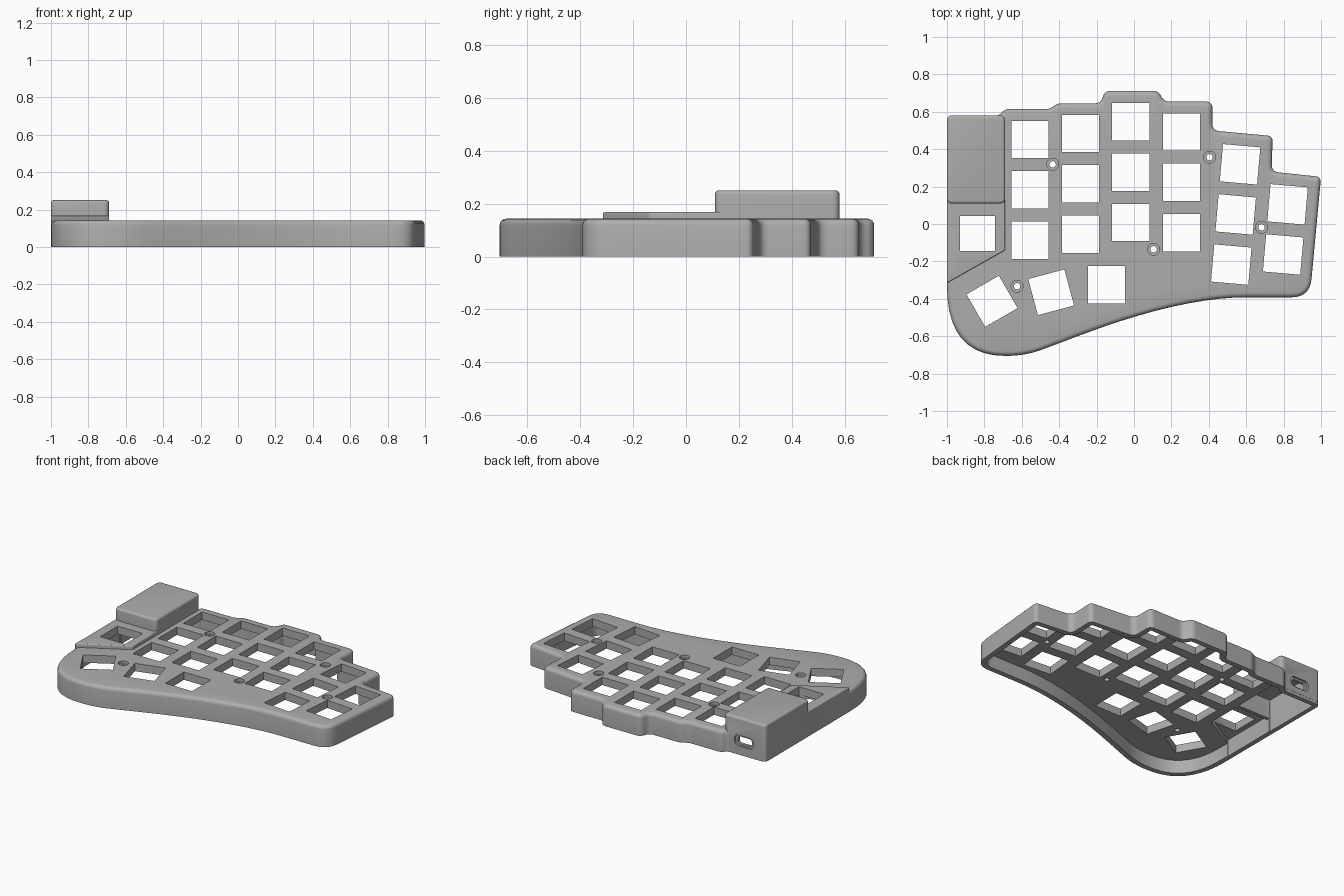
import bpy, bmesh, math
from mathutils import Vector, Matrix

cube = bpy.data.objects.get("Cube")
if cube:
    bpy.data.objects.remove(cube, do_unlink=True)

grey = bpy.data.materials.new("warm_grey_plastic")
grey.use_nodes = True
grey.diffuse_color = (0.42, 0.42, 0.42, 1)
grey.node_tree.nodes["Principled BSDF"].inputs["Base Color"].default_value = grey.diffuse_color

BODY_TOP = 0.143
CEILING = 0.09
WALL = 0.035


def outline(corners, inset=0.0, n=10):
    """Counter-clockwise polygon, moved inward and rounded at every corner."""
    pts = [Vector(c[:2]) for c in corners]
    loop = []
    for i, corner in enumerate(corners):
        p = pts[i]
        a = (p - pts[i - 1]).normalized()
        b = (pts[(i + 1) % len(pts)] - p).normalized()
        half = math.atan2(a.cross(b), a.dot(b)) / 2
        shift = inset * math.tan(half)
        p = p + Vector((-a.y, a.x)) * inset - a * shift
        t1 = max(corner[2] - shift, 0.004)
        t2 = max(corner[-1] - shift, 0.004)
        start, end = p - a * t1, p + b * t2
        for k in range(n + 1):
            t = k / n
            loop.append(start * (1 - t) ** 2 + p * 2 * t * (1 - t) + end * t * t)
    return loop


def loft(name, corners, steps):
    """Closed solid through (inset, height) layers of one outline."""
    bm = bmesh.new()
    rings = [[bm.verts.new((p.x, p.y, z)) for p in outline(corners, d)] for d, z in steps]
    for low, high in zip(rings, rings[1:]):
        for i in range(len(low)):
            bm.faces.new((low[i - 1], low[i], high[i], high[i - 1]))
    bm.faces.new(rings[0][::-1])
    bm.faces.new(rings[-1])
    return finish(name, bm)


def finish(name, bm):
    mesh = bpy.data.meshes.new(name)
    bm.to_mesh(mesh)
    bm.free()
    mesh.materials.append(grey)
    obj = bpy.data.objects.new(name, mesh)
    bpy.context.collection.objects.link(obj)
    return obj


def rounded_top(z0, z1, r, inset=0.0):
    arc = [k * math.pi / 8 for k in range(5)]
    return [(inset, z0)] + [(inset + r - r * math.cos(a), z1 - r + r * math.sin(a)) for a in arc]


def combine(target, other, operation):
    mod = target.modifiers.new(operation.lower(), "BOOLEAN")
    mod.operation, mod.solver, mod.object = operation, "EXACT", other
    bpy.context.view_layer.objects.active = target
    bpy.ops.object.modifier_apply(modifier=mod.name)
    bpy.data.objects.remove(other, do_unlink=True)


def rect(x0, y0, x1, y1, r):
    return [(x0, y0, r), (x1, y0, r), (x1, y1, r), (x0, y1, r)]


def box_cutter(x, y, size, degrees):
    bm = bmesh.new()
    bmesh.ops.create_cube(bm, size=1)
    bm.transform(Matrix.Translation((x, y, 0.12)) @ Matrix.Rotation(math.radians(degrees), 4, "Z")
                 @ Matrix.Diagonal((size, size, 0.3, 1)))
    return finish("switch_cutter", bm)


def round_cutter(x, y, z, radius):
    bm = bmesh.new()
    bmesh.ops.create_cone(bm, cap_ends=True, segments=24, radius1=radius, radius2=radius, depth=0.2)
    bm.transform(Matrix.Translation((x, y, z)))
    return finish("screw_cutter", bm)


# Stepped case outline: x, y, rounding before and after the corner
case_corners = [
    (-1, -0.705, 0.375, 0.31), (-0.58, -0.705, 0.1), (0.25, -0.392, 0.575, 0.35),
    (0.94, -0.392, 0.1), (1.0, 0.252, 0.03), (0.735, 0.28, 0.04), (0.742, 0.47, 0.03),
    (0.418, 0.5, 0.04), (0.42, 0.655, 0.04), (0.16, 0.655, 0.03), (0.13, 0.712, 0.03),
    (-0.155, 0.712, 0.03), (-0.18, 0.645, 0.03), (-0.41, 0.645, 0.025),
    (-0.45, 0.615, 0.02), (-0.69, 0.615, 0.025), (-0.72, 0.58, 0.02), (-1, 0.58, 0.03),
]
housing_corners = rect(-1, 0.11, -0.69, 0.58, 0.03)
step_corners = [(-1, -0.315, 0.005), (-0.69, -0.14, 0.005), (-0.69, 0.15, 0.005), (-1, 0.15, 0.005)]

# Outer solids: case, controller housing, raised step
case = loft("keyboard_case", case_corners, rounded_top(0, BODY_TOP, 0.025))
housing = loft("housing", housing_corners, rounded_top(0.02, 0.25, 0.015, -0.001))
step = loft("step", step_corners, rounded_top(0.02, 0.168, 0.006, -0.0005))
combine(case, step, "UNION")
combine(case, housing, "UNION")

# Hollow underside
for corners, wall, top in ((case_corners, WALL, CEILING), (step_corners, 0.032, 0.115),
                           (housing_corners, 0.03, 0.22)):
    combine(case, loft("cavity", corners, [(wall, -0.05), (wall, top)]), "DIFFERENCE")

# Switch openings: main columns, tilted outer columns, thumb fan
keys = [(-0.838, -0.05, 0.187, 0), (-0.147, -0.325, 0.2, 0),
        (-0.443, -0.365, 0.2, 15), (-0.759, -0.413, 0.2, 30)]
for x, y, count, tilt in ((-0.556, 0.452, 3, 0), (-0.286, 0.484, 3, 0), (-0.018, 0.546, 3, 0),
                          (0.254, 0.492, 3, 0), (0.567, 0.319, 3, -5), (0.821, 0.105, 2, -5)):
    a = math.radians(tilt)
    keys += [(x + 0.269 * i * math.sin(a), y - 0.269 * i * math.cos(a), 0.2, tilt) for i in range(count)]
for key in keys:
    combine(case, box_cutter(*key), "DIFFERENCE")

# Counterbored screw holes
for x, y in ((-0.435, 0.319), (0.404, 0.357), (0.105, -0.135), (0.682, -0.018), (-0.625, -0.333)):
    combine(case, round_cutter(x, y, BODY_TOP + 0.08, 0.032), "DIFFERENCE")
    combine(case, round_cutter(x, y, BODY_TOP, 0.017), "DIFFERENCE")

# Cable port in the back of the housing: shallow recess and through slot
for w, h, depth in ((0.07, 0.036, 0.012), (0.052, 0.024, 0.05)):
    port = loft("port_cutter", rect(-w, -h, w, h, h * 0.9), [(0, -0.05), (0, depth)])
    port.data.transform(Matrix.Translation((-0.84, 0.58, 0.095)) @ Matrix.Rotation(math.pi / 2, 4, "X"))
    combine(case, port, "DIFFERENCE")

bpy.ops.object.select_all(action="DESELECT")
case.select_set(True)
bpy.context.view_layer.objects.active = case
bpy.ops.object.shade_smooth_by_angle(angle=math.radians(30))
